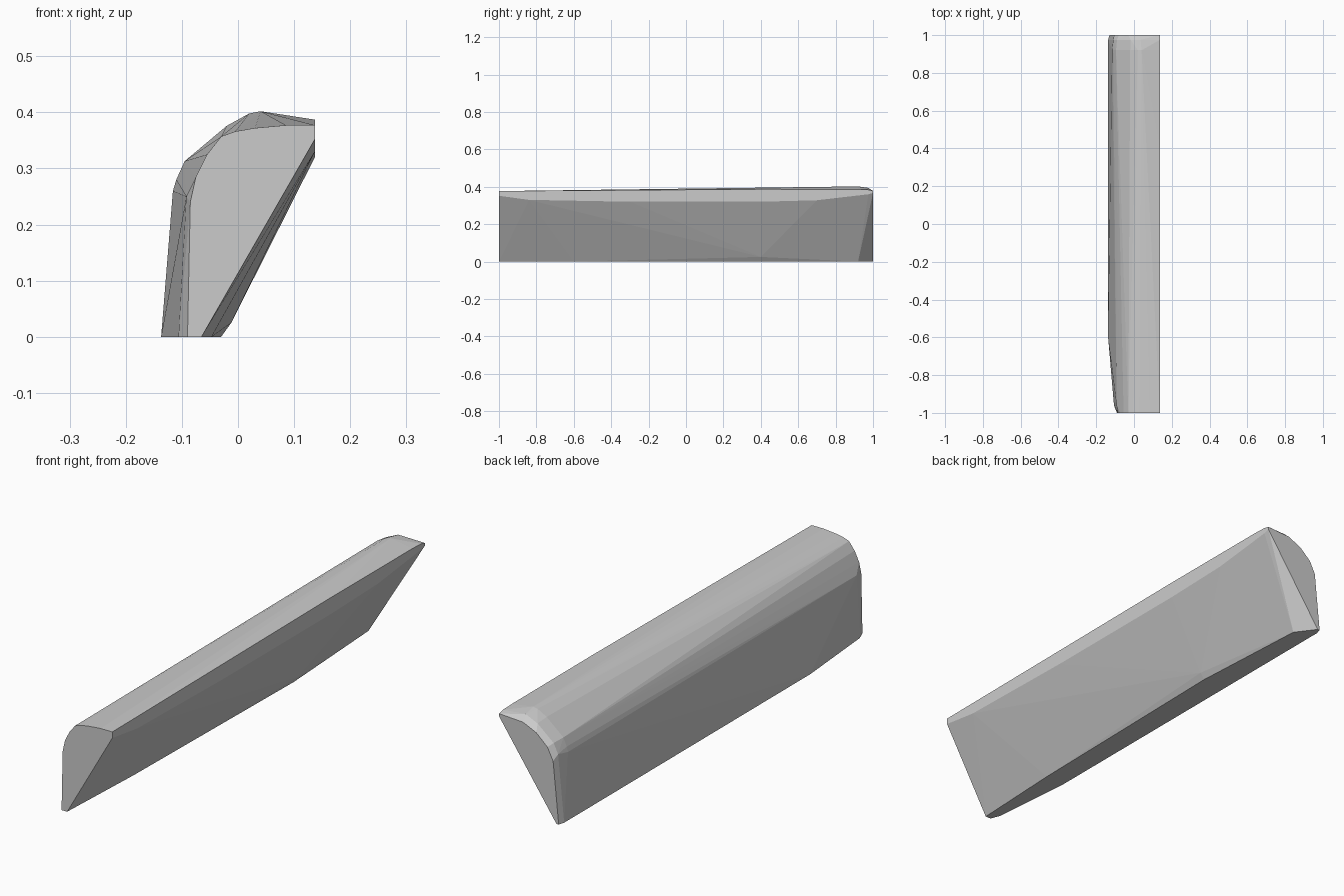
import bpy, bmesh

# Cross-sections (x, z) at stations along y; the faceted bar is their convex hull
sections = {
    -1.0: [(-.09, 0), (-.065, 0), (.137, .352), (.137, .377), (.085, .377), (.03, .372),
           (-.005, .366), (-.03, .357), (-.055, .325), (-.075, .285), (-.085, .24)],
    -.96: [(-.106, 0), (-.092, .25)],
    -.84: [(.137, .33)],
    -.6: [(-.137, 0), (-.047, 0)],
    -.3: [(.137, .32)],
    .4: [(-.03, 0), (-.012, .025), (.137, .32), (.137, .387)],
    .7: [(.137, .328)],
    .92: [(-.06, 0), (-.116, .26), (-.11, .28), (-.095, .313), (-.02, .376),
          (.02, .398), (.04, .402), (.137, .386)],
    .975: [(-.137, 0), (-.11, .27), (-.09, .31), (-.018, .37), (.035, .394),
           (.137, .36), (.137, .384)],
    1.0: [(-.13, 0), (-.12, 0), (.137, .367), (.137, .378), (.03, .372),
          (-.03, .345), (-.08, .3), (-.105, .25)],
}

bm = bmesh.new()
for y, pts in sections.items():
    for x, z in pts:
        bm.verts.new((x, y, z))
res = bmesh.ops.convex_hull(bm, input=bm.verts[:])
loose = [v for v in bm.verts if not v.link_faces]
bmesh.ops.delete(bm, geom=loose, context='VERTS')
bmesh.ops.recalc_face_normals(bm, faces=bm.faces[:])

mesh = bpy.data.meshes.new("faceted_bar")
bm.to_mesh(mesh)
bm.free()
bar = bpy.data.objects.new("faceted_bar", mesh)
bpy.context.collection.objects.link(bar)
